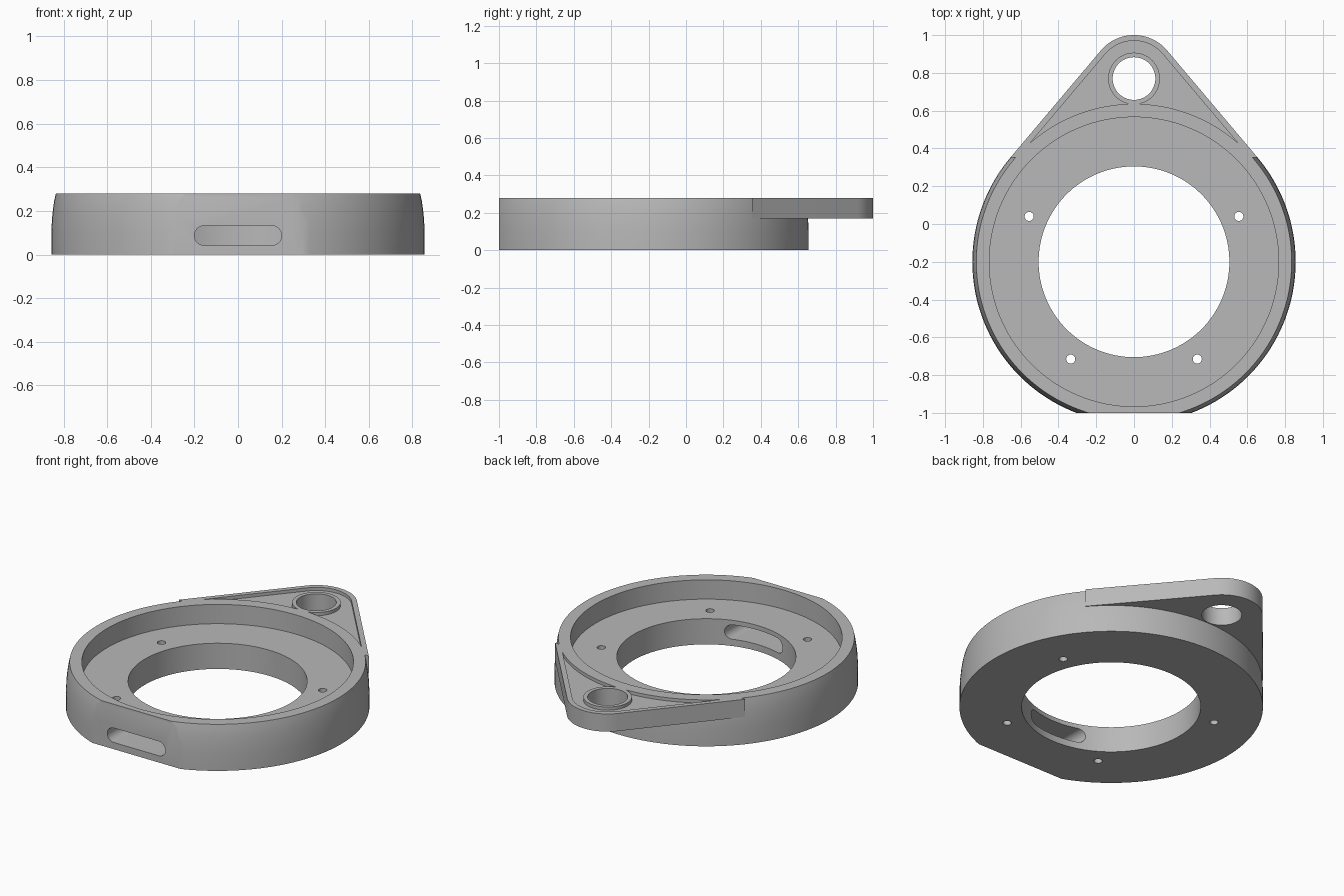
import bpy, bmesh, math
from mathutils import Vector

if "Cube" in bpy.data.objects:
    bpy.data.objects.remove(bpy.data.objects["Cube"])

RING_Y, RING_R = -0.2, 0.856
LUG_Y, LUG_R = 0.77, 0.23
TOP, FLOOR, LUG_Z = 0.28, 0.16, 0.17

grey = bpy.data.materials.new("plain grey")
grey.use_nodes = True
colour = (0.48, 0.48, 0.48, 1)
grey.diffuse_color = colour
grey.node_tree.nodes["Principled BSDF"].inputs["Base Color"].default_value = colour


def make_object(name, bm):
    bmesh.ops.recalc_face_normals(bm, faces=bm.faces)
    mesh = bpy.data.meshes.new(name)
    bm.to_mesh(mesh)
    bm.free()
    mesh.materials.append(grey)
    obj = bpy.data.objects.new(name, mesh)
    bpy.context.collection.objects.link(obj)
    return obj


def prism(name, outline, z0, z1):
    bm = bmesh.new()
    face = bm.faces.new([bm.verts.new((x, y, z0)) for x, y in outline])
    side = bmesh.ops.extrude_face_region(bm, geom=[face])["geom"]
    bmesh.ops.translate(bm, vec=(0, 0, z1 - z0),
                        verts=[v for v in side if isinstance(v, bmesh.types.BMVert)])
    return make_object(name, bm)


def arc(cx, cy, r, start, end, n):
    return [(cx + r * math.cos(start + (end - start) * i / n),
             cy + r * math.sin(start + (end - start) * i / n)) for i in range(n + 1)]


def cylinder(name, x, y, r, z0, z1, n=64):
    return prism(name, arc(x, y, r, 0, math.tau, n)[:-1], z0, z1)


def combine(target, other, operation="DIFFERENCE"):
    mod = target.modifiers.new("combine", "BOOLEAN")
    mod.operation, mod.object, mod.solver = operation, other, "EXACT"
    bpy.context.view_layer.objects.active = target
    bpy.ops.object.modifier_apply(modifier=mod.name)
    bpy.data.objects.remove(other)


def lug_outline(inset):
    # Rounded tip with straight sides tangent to the ring
    a = math.asin((RING_R - LUG_R) / (LUG_Y - RING_Y))
    tip = arc(0, LUG_Y, LUG_R - inset, a, math.pi - a, 32)
    foot = Vector((math.cos(a), math.sin(a))) * (RING_R - inset)
    return [(foot.x, RING_Y + foot.y)] + tip + [(-foot.x, RING_Y + foot.y)]


# Ring body: turned disc with a curved upper wall
bm = bmesh.new()
profile = [(0, 0), (RING_R, 0), (RING_R, 0.1), (0.853, 0.16),
           (0.848, 0.21), (0.842, 0.25), (0.835, TOP), (0, TOP)]
verts = [bm.verts.new((r, RING_Y, z)) for r, z in profile]
edges = [bm.edges.new(pair) for pair in zip(verts, verts[1:])]
bmesh.ops.spin(bm, geom=verts + edges, cent=(0, RING_Y, 0), axis=(0, 0, 1),
               angle=math.tau, steps=144, use_merge=True)
bmesh.ops.remove_doubles(bm, verts=bm.verts, dist=0.0001)
body = make_object("mounting_ring", bm)

# Hanging lug
combine(body, prism("lug", lug_outline(0), LUG_Z, TOP), "UNION")

# Shallow lug pocket, leaving a border, a boss and the ring rim
pocket = prism("pocket", lug_outline(0.03), TOP - 0.02, TOP + 0.05)
combine(pocket, cylinder("rim_keep", 0, RING_Y, 0.836, 0, 1, 144))
combine(pocket, cylinder("boss_keep", 0, LUG_Y, 0.137, 0, 1))
combine(body, pocket)

# Front flat
combine(body, prism("front_flat", [(-1, -2), (1, -2), (1, -1), (-1, -1)], -1, 1))

# Counterbore, centre bore and lug hole
combine(body, cylinder("counterbore", 0, RING_Y, 0.766, FLOOR, 1, 128))
combine(body, cylinder("bore", 0, RING_Y, 0.505, -1, 1, 128))
combine(body, cylinder("lug_hole", 0, LUG_Y, 0.113, -1, 1))

# Screw holes
for side in (-1, 1):
    for x, y in ((0.555, 0.04), (0.335, -0.715)):
        combine(body, cylinder("screw_hole", side * x, y, 0.024, -1, 1, 24))

# Rounded slot through the front wall into the bore
half = math.pi / 2
slot = prism("slot", arc(0.155, 0, 0.045, -half, half, 16)
             + arc(-0.155, 0, 0.045, half, 3 * half, 16), 0, 0.8)
slot.rotation_euler.x = half
slot.location = (0, -0.4, 0.087)
bpy.context.view_layer.update()
combine(body, slot)

# Smooth the curved walls, keep the rims sharp
bpy.ops.object.select_all(action="DESELECT")
body.select_set(True)
bpy.context.view_layer.objects.active = body
bpy.ops.object.shade_smooth_by_angle(angle=math.radians(25))
